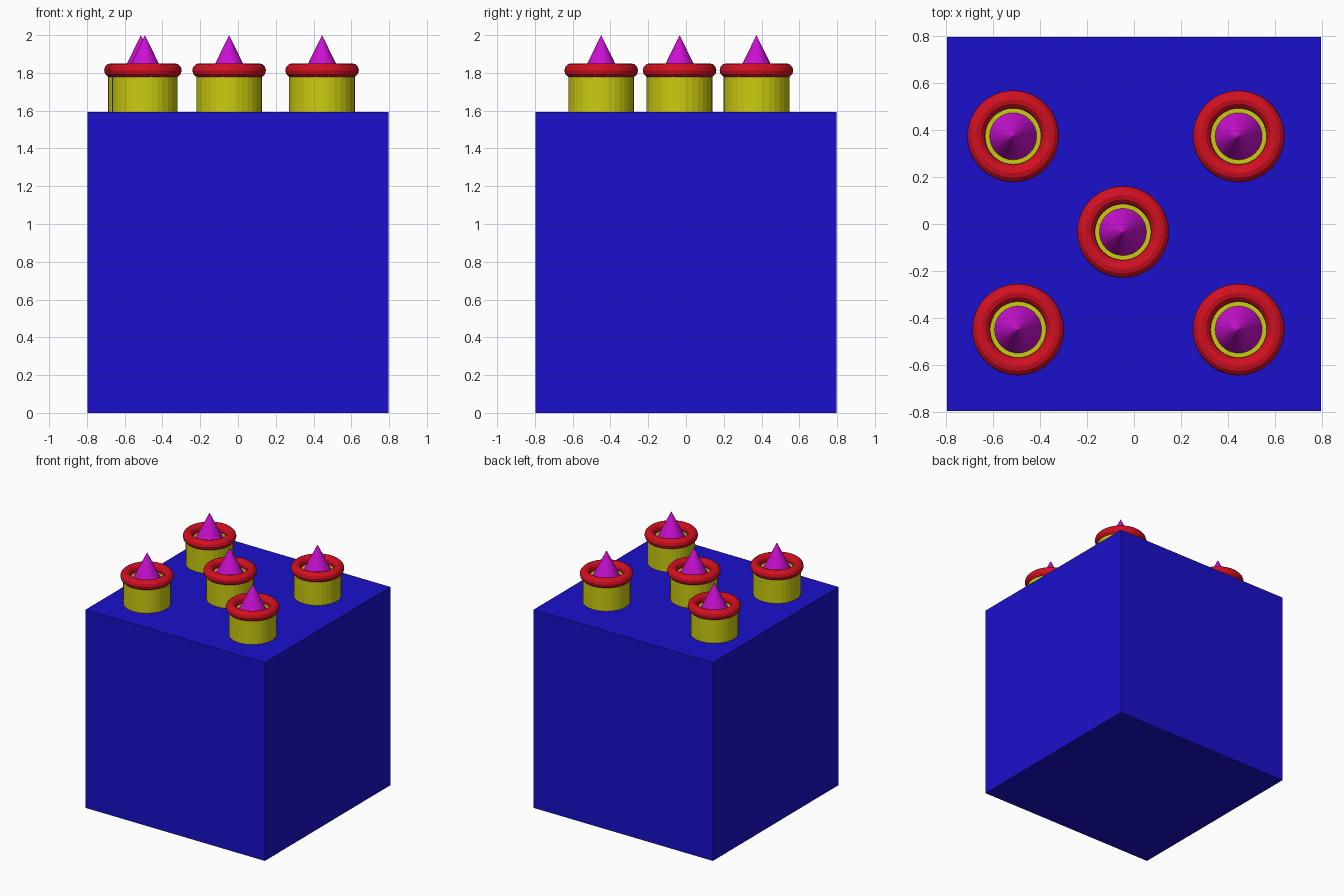
import bpy

if "Cube" in bpy.data.objects:
    bpy.data.objects.remove(bpy.data.objects["Cube"])


def material(name, color):
    m = bpy.data.materials.new(name)
    m.diffuse_color = (*color, 1)
    m.use_nodes = True
    m.node_tree.nodes["Principled BSDF"].inputs["Base Color"].default_value = m.diffuse_color
    return m


BLUE = material("blue", (0.01, 0.005, 0.6))
YELLOW = material("yellow", (0.6, 0.6, 0.005))
RED = material("red", (0.65, 0.005, 0.015))
MAGENTA = material("magenta", (0.6, 0.005, 0.65))


def finish(name, mat):
    ob = bpy.context.object
    ob.name = ob.data.name = name
    ob.data.materials.append(mat)
    return ob


SIDE = 1.592      # cube edge
STUD_TOP = 1.796  # top of the cylinders

# Body block
bpy.ops.mesh.primitive_cube_add(size=SIDE, location=(0, 0, SIDE / 2))
finish("body_block", BLUE)

# Five studs, each a cylinder with a ring and a spike
studs = {
    "back_left": (-0.514, 0.373),
    "back_right": (0.445, 0.373),
    "middle": (-0.047, -0.034),
    "front_left": (-0.493, -0.449),
    "front_right": (0.445, -0.449),
}
for place, (x, y) in studs.items():
    h = STUD_TOP - SIDE
    bpy.ops.mesh.primitive_cylinder_add(vertices=32, radius=0.174, depth=h,
                                        location=(x, y, SIDE + h / 2))
    finish("stud_" + place, YELLOW)

    bpy.ops.mesh.primitive_torus_add(major_segments=48, minor_segments=12,
                                     major_radius=0.157, minor_radius=0.038,
                                     location=(x, y, 1.813))
    finish("ring_" + place, RED)

    c = 2.0 - STUD_TOP
    bpy.ops.mesh.primitive_cone_add(vertices=32, radius1=0.1, radius2=0, depth=c,
                                    location=(x, y, STUD_TOP + c / 2))
    finish("spike_" + place, MAGENTA)
